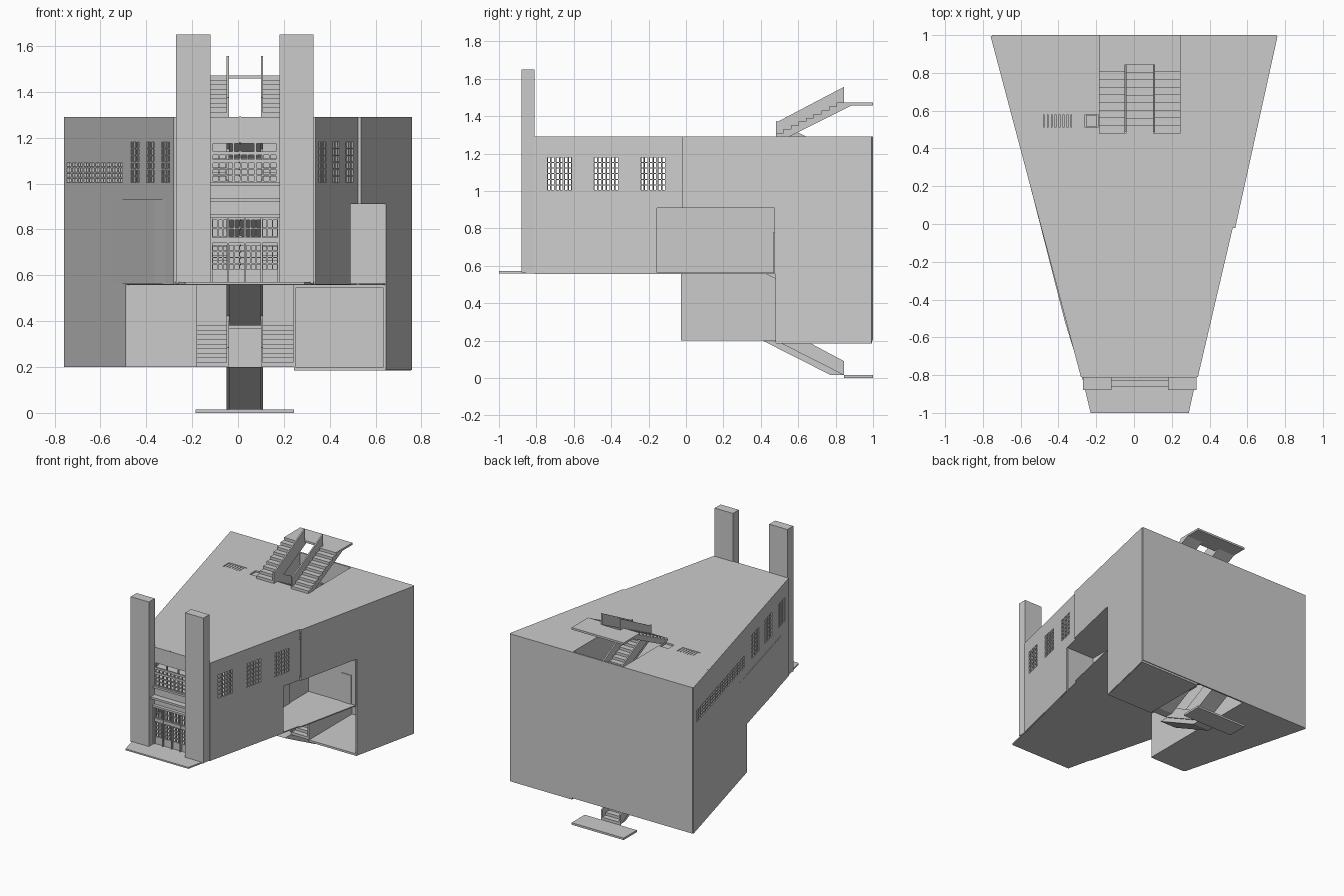
import bpy, bmesh

if "Cube" in bpy.data.objects:
    bpy.data.objects.remove(bpy.data.objects["Cube"])

def finish(name, bm):
    bmesh.ops.recalc_face_normals(bm, faces=bm.faces[:])
    me = bpy.data.meshes.new(name)
    bm.to_mesh(me)
    bm.free()
    ob = bpy.data.objects.new(name, me)
    bpy.context.collection.objects.link(ob)
    return ob

def extrude(name, pts, vec):
    bm = bmesh.new()
    f = bm.faces.new([bm.verts.new(p) for p in pts])
    r = bmesh.ops.extrude_face_region(bm, geom=[f], use_keep_orig=True)
    vs = [g for g in r['geom'] if isinstance(g, bmesh.types.BMVert)]
    bmesh.ops.translate(bm, verts=vs, vec=vec)
    return finish(name, bm)

def prism(name, pts, z0, z1):
    return extrude(name, [(x, y, z0) for x, y in pts], (0, 0, z1 - z0))

def box(name, x0, x1, y0, y1, z0, z1):
    return prism(name, [(x0, y0), (x1, y0), (x1, y1), (x0, y1)], z0, z1)

def wall(name, p0, p1, z0, z1, holes=(), thick=0.012):
    """Upright sheet from p0 to p1; holes are (a, b, z0, z1) along its longer axis."""
    k = 0 if abs(p1[0] - p0[0]) > abs(p1[1] - p0[1]) else 1
    us = sorted({p0[k], p1[k]} | {h[i] for h in holes for i in (0, 1)})
    zs = sorted({z0, z1} | {h[i] for h in holes for i in (2, 3)})
    bm = bmesh.new()
    grid = {}
    def vert(i, j):
        if (i, j) not in grid:
            t = (us[i] - p0[k]) / (p1[k] - p0[k])
            grid[i, j] = bm.verts.new((p0[0] + t * (p1[0] - p0[0]),
                                       p0[1] + t * (p1[1] - p0[1]), zs[j]))
        return grid[i, j]
    for i in range(len(us) - 1):
        for j in range(len(zs) - 1):
            u, z = (us[i] + us[i + 1]) / 2, (zs[j] + zs[j + 1]) / 2
            if not any(h[0] < u < h[1] and h[2] < z < h[3] for h in holes):
                bm.faces.new([vert(i, j), vert(i + 1, j), vert(i + 1, j + 1), vert(i, j + 1)])
    ob = finish(name, bm)
    m = ob.modifiers.new("thickness", 'SOLIDIFY')
    m.thickness, m.offset = thick, 0
    return ob

def panes(a, b, z0, z1, cols, rows, bar=0.006):
    """Pane openings of one window, leaving bars between them."""
    du, dz = (b - a + bar) / cols, (z1 - z0 + bar) / rows
    return [(a + i * du, a + (i + 1) * du - bar, z0 + j * dz, z0 + (j + 1) * dz - bar)
            for i in range(cols) for j in range(rows)]

def xl(y):
    return -0.275 - 0.265 * (y + 0.81)

def xr(y):
    return 0.332 + 0.234 * (y + 0.81) if y < -0.02 else 0.53 + 0.2206 * (y + 0.02)

F, M, S, B = -0.81, -0.02, 0.48, 0.994      # front, middle, stairwell, back
SL, SR = -0.185, 0.245                      # stairwell sides
Z0, Z1, Z2, Z3 = 0.2, 0.565, 0.93, 1.29     # floor levels

# Roof and upper floor
def deck(name, z0, z1):
    prism(name + "_front", [(xl(F), F), (xr(F), F), (xr(M - .001), M), (xr(M), M),
                            (xr(S), S), (xl(S), S)], z0, z1)
    prism(name + "_right", [(SR, S), (xr(S), S), (xr(B), B), (SR, B)], z0, z1)

deck("roof", Z3 - 0.015, Z3)
deck("upper_floor", Z2 - 0.02, Z2)
prism("upper_floor_left", [(xl(S), S), (SL, S), (SL, B), (xl(B), B)], Z2 - 0.02, Z2)
for a, b in ((S, 0.51), (0.58, B)):
    prism("roof_left", [(xl(a), a), (SL, a), (SL, b), (xl(b), b)], Z3 - 0.015, Z3)
prism("roof_left", [(xl(.51), .51), (-.48, .51), (-.48, .58), (xl(.58), .58)], Z3 - .015, Z3)
box("roof_left", -.33, -.26, .51, .58, Z3 - .015, Z3)
box("roof_hatch", -.255, -.195, .515, .575, Z3 - .02, Z3 - .008)
for i in range(7):
    box("roof_grate_slat", -.476 + i * .021, -.459 + i * .021, .51, .58, Z3 - .015, Z3 - .003)

# Entrance level floor, apron and terrace
prism("entrance_floor", [(xl(F), F), (xr(F), F), (xr(M - .001), M), (SR, M), (xl(M), M)], Z1 - .008, Z1)
prism("entrance_apron", [(-.23, -1), (.29, -1), (xr(F), F), (xl(F), F)], Z1 - .005, Z1 + .006)
prism("terrace_floor", [(SR, M), (xr(M), M), (xr(S), S), (SR, S)], Z1 - .008, Z1)
prism("lobby_floor", [(xl(M), M), (SR, M), (SR, S), (xl(S), S)], Z1 - .008, Z1)

# Side walls with windows
big = []
for a in (-0.74, -0.49, -0.24):
    for k in range(3):
        big += panes(a + k * .046, a + k * .046 + .036, 1.005, 1.18, 2, 6, .005)
small = []
for k in range(10):
    small += panes(.03 + k * .094, .10 + k * .094, 1.005, 1.09, 2, 4)
wall("left_front_wall", (xl(F), F), (xl(M), M), Z1 - .005, Z3, big)
wall("left_rear_wall", (xl(M), M), (xl(B), B), Z0, Z3, small)
prism("left_lower_facing", [(xl(F), F), (-.365, -.52), (-.6, .4), (xl(.3) + .01, .3)], Z1, Z2)
lim = xr(-.16)
wall("right_front_wall", (xr(F), F), (xr(M - .001), M), Z1 - .005, Z3,
     big + [(-.16, M, Z1 - .005, Z2 - .02)])
wall("right_upper_wall", (xr(M), M), (xr(S), S), Z2 - .02, Z3)
wall("right_rear_wall", (xr(S), S), (xr(B), B), Z0 - .012, Z3)
wall("back_wall", (xl(B), B), (xr(B), B), Z0, Z3)

# Loggia on the right, with doors
wall("loggia_front_wall", (SR, -.16), (lim, -.16), Z1, Z2)
wall("loggia_inner_wall", (SR, -.16), (SR, S), Z1, Z2)
wall("loggia_rear_wall", (SR, S), (xr(S), S), Z1, Z2)
for a in (-.14, .145):
    box("loggia_side_door", SR, SR + .012, a, a + .1, Z1, .815)
box("loggia_rear_door", .525, .605, S - .012, S, Z1, .78)

# Lower left block and open lower right room
prism("left_block_base", [(xl(M), M), (SL, M), (SL, B), (xl(B), B)], Z0, Z0 + .01)
wall("left_block_front", (xl(M), M), (SL, M), Z0, Z1)
wall("left_block_inner", (SL, M), (SL, B), Z0, Z1)
room = [(SR, S), (xr(S), S), (xr(B), B), (SR, B)]
prism("right_room_floor", room, Z0 - .015, Z0)
prism("right_room_ceiling", room, Z1 - .02, Z1)
wall("stairwell_right_wall", (SR, S), (SR, B), Z0, Z3)
wall("stairwell_left_wall", (SL, S), (SL, B), Z1, Z3)

# Front wall, entrance glazing, ledges and pillars
glaze = []
for k in range(4):
    a = -.108 + k * .072
    glaze += panes(a, a + .062, .625, .73, 3, 4) + panes(a, a + .062, .77, .84, 3, 2)
for a in (-.11, -.015, .08):
    glaze += panes(a, a + .085, 1.01, 1.09, 3, 3) + panes(a, a + .085, 1.105, 1.125, 3, 1)
    glaze += panes(a, a + .085, 1.14, 1.175, 1, 1)
wall("front_wall", (xl(F), F), (xr(F), F), Z1, Z3, glaze)
for z, d in ((.85, .03), (.92, .05), (.99, .02)):
    box("front_ledge", -.12, .18, F - d, F, z, z + .015)
for k in range(5):
    box("door_post", -.12 + k * .073, -.112 + k * .073, F - .02, F, Z1, .85)
box("door_rail", -.12, .18, F - .015, F, .74, .765)
for x in (-.27, .18):
    box("front_pillar", x, x + .15, -.88, F, Z1, 1.65)

# Stairs: twin side flights up to each landing, centre flight onward
def flight(name, x0, x1, ya, za, yb, zb, n=9):
    dy, dz = (yb - ya) / n, (zb - za) / n
    off = .07 if yb > ya else -.07
    pts = [(ya, za)]
    for i in range(n):
        pts += [(ya + i * dy, za + (i + 1) * dz), (ya + (i + 1) * dy, za + (i + 1) * dz)]
    pts += [(yb + off, zb), (ya + off, za)]
    extrude(name, [(x0, y, z) for y, z in pts], (x1 - x0, 0, 0))

def rails(ya, za, yb, zb):
    for x in (-.05, .1):
        extrude("stair_balustrade", [(x, ya, za), (x, yb, zb), (x, yb, zb + .085), (x, ya, za + .075)],
                (.01, 0, 0))

floors, landings = [Z0, Z1, Z2, Z3], [.015, .382, .747, 1.11, 1.472]
for i, h in enumerate(landings):
    y1 = 1.0 if i in (0, 4) else B
    box("stair_landing", SL, SR, .845, y1, h - .015, h)
    if i < 4:
        flight("centre_flight", -.04, .1, .845, h, S, floors[i])
        rails(.845, h, S, floors[i])
    if i > 0:
        flight("left_flight", SL, -.04, S, floors[i - 1], .845, h)
        flight("right_flight", .11, SR, S, floors[i - 1], .845, h)
        rails(S, floors[i - 1], .845, h)
